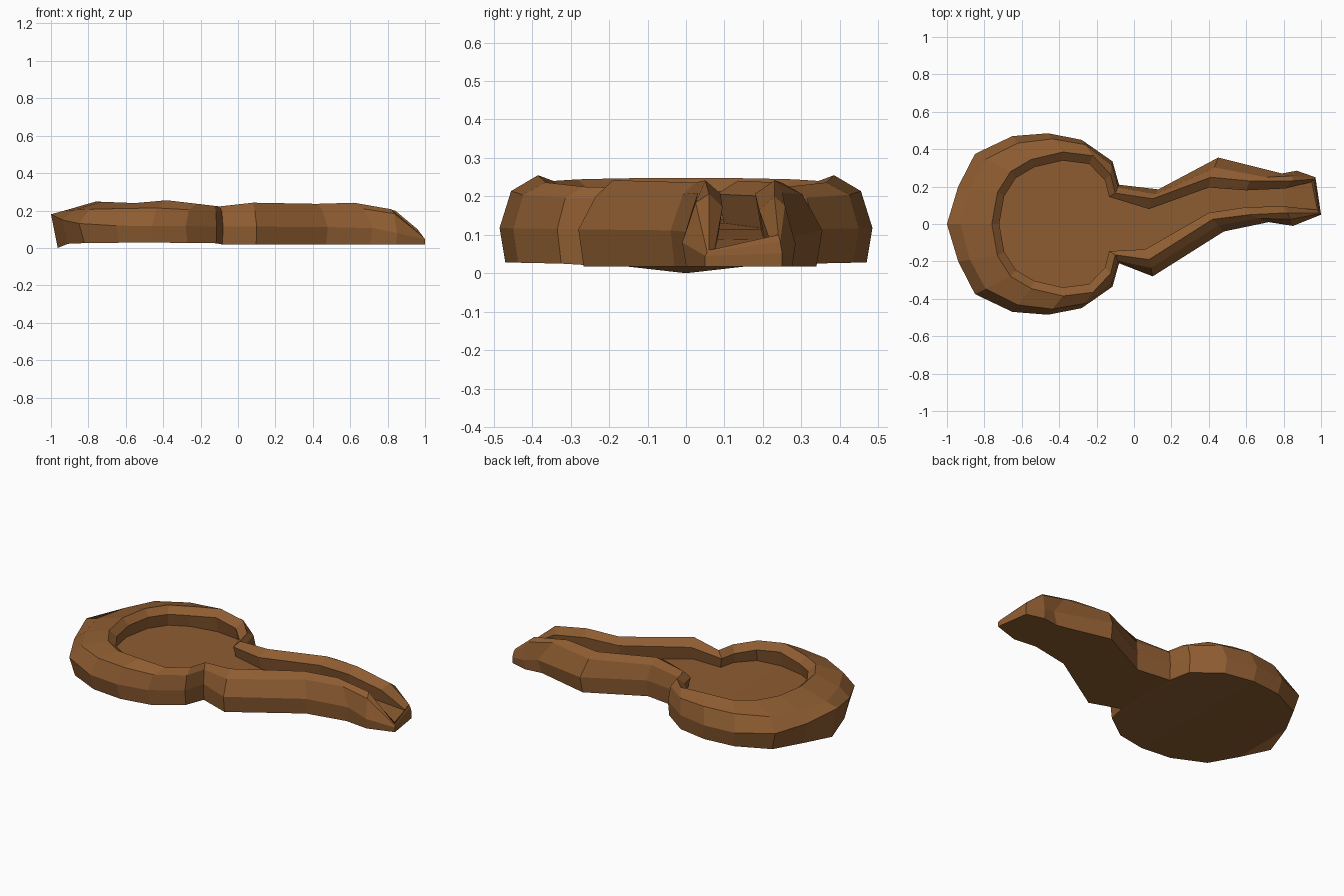
import bpy, bmesh
from mathutils import Vector

if "Cube" in bpy.data.objects:
    bpy.data.objects.remove(bpy.data.objects["Cube"])

# Half bowl outline, tip to neck: outer x, y, rim x, y (mirrored in y)
bowl = [(-1, 0, -.76, 0), (-.94, .2, -.73, .17), (-.85, .375, -.66, .28),
        (-.65, .47, -.55, .345), (-.46, .485, -.38, .385),
        (-.28, .45, -.22, .365), (-.115, .335, -.125, .265), (-.08, .21, -.10, .165)]
# Spout sides, neck to end: outer x, y, rim x, y, lip x, y
spout_back = [(.13, .185, .10, .135, .08, .08), (.45, .355, .41, .25, .40, .195),
              (.79, .27, .62, .23, .60, .18), (.87, .285, .84, .23, .81, .19),
              (.97, .25, .96, .24, .95, .225)]
spout_front = [(.10, -.28, .08, -.19, .06, -.135), (.48, -.04, .42, .025, .40, .06),
               (.72, .01, .62, .05, .60, .09), (.85, -.01, .82, .06, .80, .095),
               (1, .05, .99, .06, .98, .075)]

# Heights along x
SHOULDER = [(-1, .195), (-.85, .205), (-.46, .215), (-.1, .195), (.1, .2), (.72, .21),
            (.85, .18), (.94, .11), (.99, .055)]
RIM = [(-.76, .248), (-.55, .24), (-.38, .255), (-.1, .222), (.08, .242), (.25, .23),
       (.6, .242), (.72, .24), (.84, .2), (.96, .1), (.99, .06)]
MID = [(-1, .18), (-.94, .15), (-.8, .12), (.7, .11), (.85, .08), (1, .045)]
FLOOR = [(-.75, .14), (-.4, .13), (.1, .13), (.4, .115), (.8, .09), (.98, .056)]


def height(table, x):
    if x <= table[0][0]:
        return table[0][1]
    for (x0, z0), (x1, z1) in zip(table, table[1:]):
        if x <= x1:
            return z0 + (z1 - z0) * (x - x0) / (x1 - x0)
    return table[-1][1]


def section(outer, rim, lip, t):
    """Bottom, widest edge, shoulder, rim, lip and undercut floor points of one station."""
    s = outer.lerp(rim, t)
    b = outer.lerp(rim, .15) if outer.x < .9 else outer
    f = lip.lerp(rim, .35)
    zf = height(FLOOR, f.x)
    zb = 0 if outer.x < -.99 else .018 + .01 * (outer.x < -.1) * abs(outer.y) / .48
    return [Vector((b.x, b.y, zb)),
            Vector((outer.x, outer.y, height(MID, outer.x))),
            Vector((s.x, s.y, height(SHOULDER, s.x))),
            Vector((rim.x, rim.y, height(RIM, rim.x))),
            Vector((lip.x, lip.y, max(height(RIM, rim.x) - .035, zf + .005))),
            Vector((f.x, f.y, zf))]


def side(sign, spout):
    out = []
    for ox, oy, rx, ry in bowl:
        lip = Vector((-.4 + (rx + .4) * .89, sign * ry * .88))
        out.append(section(Vector((ox, sign * oy)), Vector((rx, sign * ry)), lip, .3))
    for p in spout:
        out.append(section(Vector(p[0:2]), Vector(p[2:4]), Vector(p[4:6]), .5))
    return out


back, front = side(1, spout_back), side(-1, spout_front)
ring = back + front[:0:-1]          # tip station is shared
bm = bmesh.new()
V = [[bm.verts.new(p) for p in sec] for sec in ring]
n = len(V)

# Walls: outside, over the rim, down to the floor
for i in range(n):
    a, b = V[i], V[(i + 1) % n]
    for k in range(5):
        bm.faces.new((a[k], b[k], b[k + 1], a[k + 1]))

# Underside and basin floor as strips between paired stations
for k in (0, 5):
    bm.faces.new((V[0][k], V[1][k], V[-1][k]))
    for i in range(1, len(back) - 1):
        bm.faces.new((V[i][k], V[i + 1][k], V[n - i - 1][k], V[n - i][k]))

bmesh.ops.recalc_face_normals(bm, faces=bm.faces)
me = bpy.data.meshes.new("spouted_basin")
bm.to_mesh(me)
bm.free()
obj = bpy.data.objects.new("spouted_basin", me)
bpy.context.collection.objects.link(obj)

mat = bpy.data.materials.new("brown_clay")
mat.diffuse_color = (.27, .108, .031, 1)
mat.use_nodes = True
mat.node_tree.nodes["Principled BSDF"].inputs["Base Color"].default_value = mat.diffuse_color
me.materials.append(mat)
